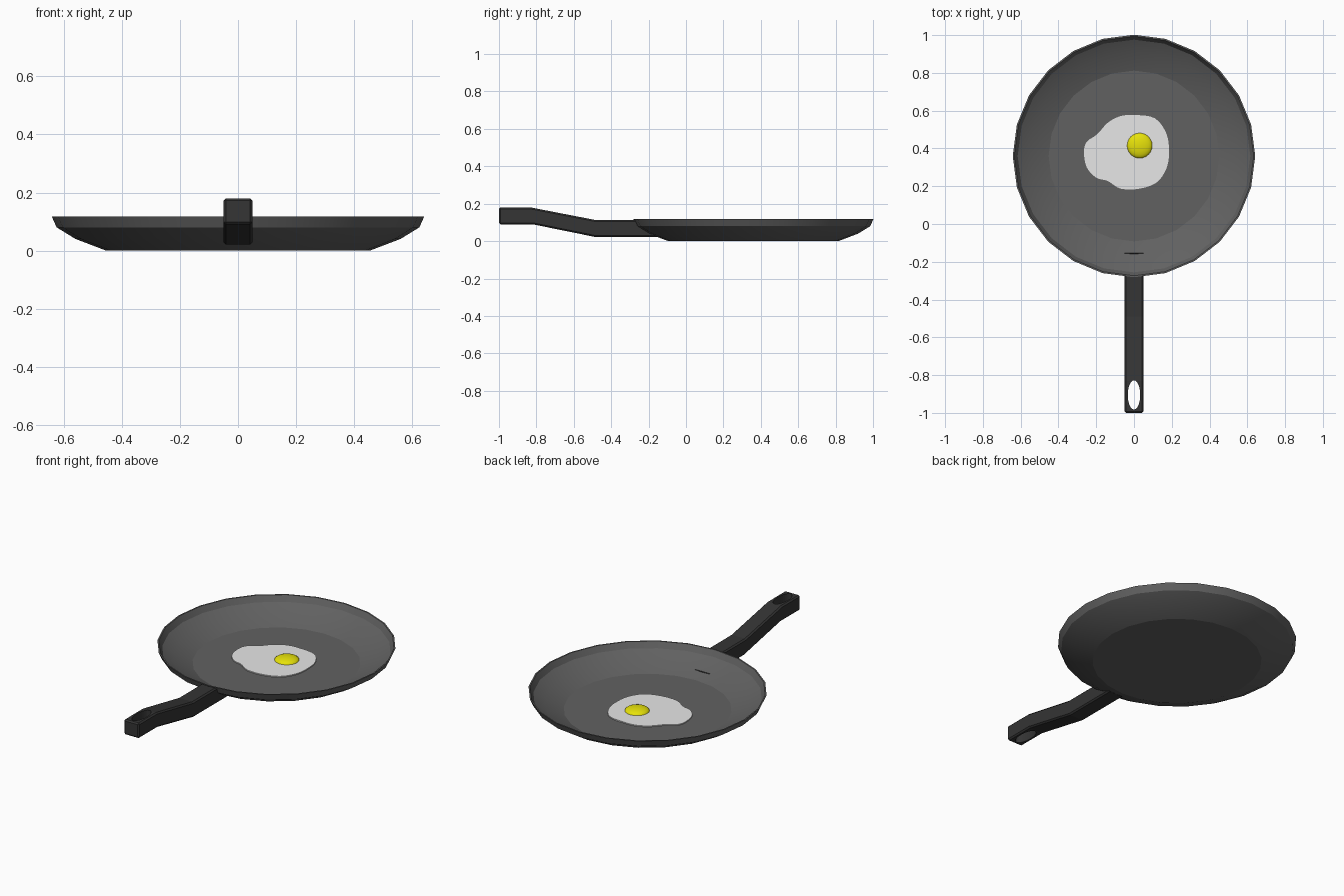
import bpy, bmesh, math
from mathutils import Vector

cube = bpy.data.objects.get("Cube")
if cube:
    bpy.data.objects.remove(cube, do_unlink=True)

PAN_Y = 0.36          # centre of the pan along y
SEGMENTS = 24


def material(name, rgb, rough=0.6):
    m = bpy.data.materials.new(name)
    m.use_nodes = True
    m.diffuse_color = (*rgb, 1)
    bsdf = m.node_tree.nodes["Principled BSDF"]
    bsdf.inputs["Base Color"].default_value = (*rgb, 1)
    bsdf.inputs["Roughness"].default_value = rough
    return m


pan_grey = material("pan grey", (0.12, 0.12, 0.12))
handle_black = material("handle black", (0.035, 0.035, 0.035))
egg_white_mat = material("egg white", (0.8, 0.8, 0.8))
yolk_yellow = material("yolk yellow", (0.8, 0.76, 0.003))


def finish(name, bm, mat, smooth=None):
    bmesh.ops.recalc_face_normals(bm, faces=bm.faces[:])
    me = bpy.data.meshes.new(name)
    bm.to_mesh(me)
    bm.free()
    ob = bpy.data.objects.new(name, me)
    bpy.context.collection.objects.link(ob)
    me.materials.append(mat)
    bpy.ops.object.select_all(action='DESELECT')
    ob.select_set(True)
    bpy.context.view_layer.objects.active = ob
    if smooth is not None:
        bpy.ops.object.shade_smooth_by_angle(angle=math.radians(smooth))
    return ob


def prism(bm, points, offset):
    """Extrude a closed outline along the offset vector."""
    face = bm.faces.new([bm.verts.new(p) for p in points])
    res = bmesh.ops.extrude_face_region(bm, geom=[face], use_keep_orig=True)
    moved = [g for g in res["geom"] if isinstance(g, bmesh.types.BMVert)]
    bmesh.ops.translate(bm, verts=moved, vec=offset)


def lathe(name, profile, mat, smooth, centre):
    """Spin an (r, z) profile; the open ends are closed by flat discs."""
    bm = bmesh.new()
    rings = []
    for r, z in profile:
        rings.append([bm.verts.new((centre[0] + r * math.sin(2 * math.pi * i / SEGMENTS),
                                    centre[1] + r * math.cos(2 * math.pi * i / SEGMENTS), z))
                      for i in range(SEGMENTS)])
    for a, b in zip(rings, rings[1:]):
        for i in range(SEGMENTS):
            j = (i + 1) % SEGMENTS
            bm.faces.new((a[i], a[j], b[j], b[i]))
    bm.faces.new(rings[0])
    bm.faces.new(rings[-1])
    return finish(name, bm, mat, smooth)


# Pan: outer wall up to the rim, then the inner wall down to the floor
lathe("pan", [(0.455, 0.0), (0.56, 0.04), (0.625, 0.08), (0.642, 0.118),
              (0.634, 0.118), (0.616, 0.084), (0.553, 0.046), (0.452, 0.008)],
      pan_grey, 18, (0, PAN_Y))

# Handle: side profile (y, z), its inner end follows the pan wall
W = 0.05
side = [(-1, 0.09), (-1, 0.18), (-0.83, 0.18), (-0.49, 0.114), (-0.272, 0.114),
        (-0.26, 0.082), (-0.197, 0.043), (-0.162, 0.031), (-0.154, 0.036),
        (-0.15, 0.021), (-0.48, 0.021), (-0.82, 0.09)]
bm = bmesh.new()
prism(bm, [(-W, y, z) for y, z in side], (2 * W, 0, 0))
edges = []
for e in bm.edges:
    a, b = (v.co for v in e.verts)
    along = abs(a.x - b.x) < 1e-4 and (a.y + b.y) / 2 < -0.3
    at_end = a.y < -0.99 and b.y < -0.99
    if along or at_end:
        edges.append(e)
bmesh.ops.bevel(bm, geom=edges, offset=0.008, segments=1, affect='EDGES',
                clamp_overlap=False)
handle = finish("handle", bm, handle_black)

# Oval hanging hole through the handle
bm = bmesh.new()
prism(bm, [(0.033 * math.cos(t), -0.905 + 0.077 * math.sin(t), 0.0)
           for t in (2 * math.pi * i / 32 for i in range(32))], (0, 0, 0.3))
cutter = finish("hole_cutter", bm, handle_black)
cutter.hide_render = True
mod = handle.modifiers.new("hanging hole", 'BOOLEAN')
mod.operation = 'DIFFERENCE'
mod.solver = 'EXACT'
mod.object = cutter
bpy.ops.object.select_all(action='DESELECT')
handle.select_set(True)
bpy.context.view_layer.objects.active = handle
bpy.ops.object.modifier_apply(modifier=mod.name)
bpy.data.objects.remove(cutter, do_unlink=True)

# Egg white: smooth closed outline through a few points, as a thin plate
outline = [(0, .577), (.11, .56), (.173, .475), (.185, .37), (.17, .29), (.12, .22),
           (.03, .187), (-.07, .187), (-.14, .228), (-.2, .245), (-.25, .30),
           (-.265, .38), (-.25, .435), (-.195, .475), (-.14, .535), (-.075, .57)]
pts = [Vector(p) for p in outline]
n = len(pts)
curve = []
for i in range(n):
    p0, p1, p2, p3 = (pts[(i + k) % n] for k in (-1, 0, 1, 2))
    for t in (0, 0.25, 0.5, 0.75):
        p = 0.5 * (2 * p1 + (p2 - p0) * t + (2 * p0 - 5 * p1 + 4 * p2 - p3) * t * t
                   + (3 * p1 - p0 - 3 * p2 + p3) * t ** 3)
        curve.append((p.x, p.y, 0.007))
bm = bmesh.new()
prism(bm, curve, (0, 0, 0.007))
finish("egg_white", bm, egg_white_mat)

# Yolk: low dome resting on the egg white
dome = [(0.067 * math.cos(a), 0.013 + 0.022 * math.sin(a))
        for a in (math.radians(d) for d in (0, 15, 30, 45, 60, 75, 87))]
lathe("yolk", dome, yolk_yellow, 40, (0.03, 0.415))
